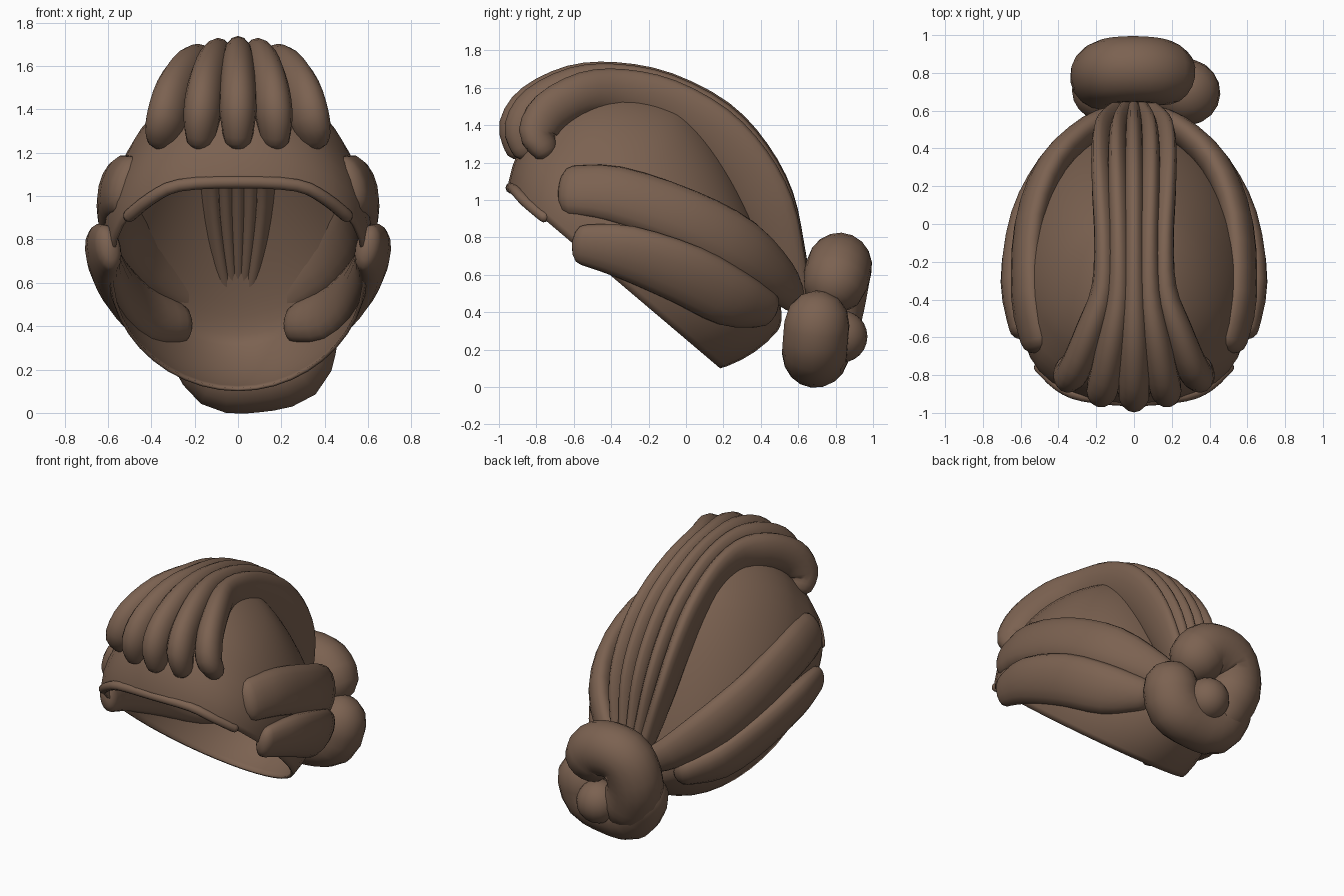
import bpy, bmesh, math
from mathutils import Vector, Matrix

if "Cube" in bpy.data.objects:
    bpy.data.objects.remove(bpy.data.objects["Cube"])

brown = bpy.data.materials.new("hair_brown")
brown.use_nodes = True
COLOUR = (0.2, 0.122, 0.082, 1)
brown.diffuse_color = COLOUR
brown.node_tree.nodes["Principled BSDF"].inputs["Base Color"].default_value = COLOUR

CENTRE = Vector((0, -0.16, 0.847))


def finish(bm, name):
    """Turn a bmesh into a smooth brown object."""
    bmesh.ops.recalc_face_normals(bm, faces=bm.faces)
    for f in bm.faces:
        f.smooth = True
    mesh = bpy.data.meshes.new(name)
    bm.to_mesh(mesh)
    bm.free()
    mesh.materials.append(brown)
    obj = bpy.data.objects.new(name, mesh)
    bpy.context.collection.objects.link(obj)
    return obj


def spline(points, steps=3):
    """Catmull-Rom samples through tuples of any length."""
    pts = [points[0]] + list(points) + [points[-1]]
    out = []
    for a, b, c, d in zip(pts, pts[1:], pts[2:], pts[3:]):
        for i in range(steps):
            t = i / steps
            out.append([0.5 * (2 * q + (r - p) * t + (2 * p - 5 * q + 4 * r - s) * t * t
                               + (3 * q - p - 3 * r + s) * t ** 3)
                        for p, q, r, s in zip(a, b, c, d)])
    return out + [list(points[-1])]


def lock(name, points, sides=16, centre=CENTRE):
    """Sweep an oval along (x, y, z, half width, half depth) with rounded ends."""
    rows = spline(points)
    pos = [Vector(r[:3]) for r in rows]
    rings = []
    for i, row in enumerate(rows):
        tan = (pos[min(i + 1, len(pos) - 1)] - pos[max(i - 1, 0)]).normalized()
        out = pos[i] - centre
        out = (out - tan * out.dot(tan)).normalized()
        side = tan.cross(out)
        w, d = row[3:]
        angles = [0]
        if i == 0:
            angles = [-80, -55, -28, 0]
        elif i == len(rows) - 1:
            angles = [0, 28, 55, 80]
        for a in angles:
            a = math.radians(a)
            mid = pos[i] + tan * min(w, d) * math.sin(a)
            k = math.cos(a)
            rings.append([mid + side * w * k * math.cos(q) + out * d * k * math.sin(q)
                          for q in (math.tau * j / sides for j in range(sides))])
    bm = bmesh.new()
    loops = [[bm.verts.new(p) for p in ring] for ring in rings]
    for a, b in zip(loops, loops[1:]):
        for j in range(sides):
            n = (j + 1) % sides
            bm.faces.new((a[j], a[n], b[n], b[j]))
    bm.faces.new(loops[0])
    bm.faces.new(loops[-1])
    return finish(bm, name)


# Hollow cap: tilted egg, cut open towards the face and neck,
# sloping lower to the back and broad along the brow
bm = bmesh.new()
bmesh.ops.create_uvsphere(bm, u_segments=40, v_segments=28, radius=1)
bmesh.ops.bisect_plane(bm, geom=bm.verts[:] + bm.edges[:] + bm.faces[:],
                       plane_co=(0, 0, -0.48), plane_no=(0, 0, -1), clear_outer=True)
for v in bm.verts:
    x, y, z = v.co
    y *= 0.85
    brow = 1 + min(y, 0) ** 2 * max(-z, 0)
    z *= 0.54 - 0.33 * max(y, -0.3) if z > 0 else 0.726
    v.co = (x * (0.6 - 0.2 * z) * (1 - 0.1 * y) * brow, y, z)
bm.transform(Matrix.Translation(CENTRE) @ Matrix.Rotation(math.radians(-40.3), 4, "X"))
cap = finish(bm, "hair_cap")
shell = cap.modifiers.new("thickness", "SOLIDIFY")
shell.thickness = 0.015
bpy.context.view_layer.objects.active = cap
cap.select_set(True)
bpy.ops.object.shade_smooth_by_angle(angle=math.radians(50))

# Rolled hairline along the brow
half_brow = [(0.5, -0.76, 0.91), (0.4, -0.855, 0.99), (0.27, -0.91, 1.05)]
brow_path = half_brow + [(0, -0.935, 1.065)] + [(-x, y, z) for x, y, z in reversed(half_brow)]
lock("brow_roll", [p + (0.03, 0.03) for p in brow_path], 10)

# Five crown locks: middle path (y, z), sideways spread, half width, half depth
crown = [(-0.89, 1.29, 0.345, 0.07, 0.09), (-0.9, 1.4, 0.335, 0.085, 0.11),
         (-0.82, 1.52, 0.3, 0.085, 0.12), (-0.62, 1.625, 0.23, 0.08, 0.12),
         (-0.4, 1.655, 0.165, 0.07, 0.13), (-0.13, 1.615, 0.155, 0.065, 0.15),
         (0.17, 1.47, 0.17, 0.065, 0.17), (0.38, 1.26, 0.18, 0.06, 0.17),
         (0.52, 1.0, 0.165, 0.055, 0.16), (0.58, 0.72, 0.11, 0.05, 0.12),
         (0.62, 0.5, 0.05, 0.045, 0.08)]
for k in (-2, -1, 0, 1, 2):
    path = []
    for i, (y, z, spread, w, depth) in enumerate(crown):
        front = max(0, 1 - i / 6)
        p = Vector((spread * k / 2, y + 0.03 * k * k * front, z - 0.009 * k * k * min(i, 1)))
        p -= (p - CENTRE).normalized() * (depth - w * 1.15)
        path.append((*p, w, depth))
    lock("crown_lock_%d" % (k + 3), path)

# Two swept-back locks on each side
upper = [(0.52, -0.61, 1.05, 0.14, 0.075), (0.565, -0.38, 1.03, 0.155, 0.08),
         (0.55, 0, 0.9, 0.16, 0.08), (0.44, 0.3, 0.74, 0.16, 0.08),
         (0.24, 0.5, 0.57, 0.12, 0.07), (0.08, 0.57, 0.48, 0.08, 0.06)]
lower = [(0.6, -0.55, 0.76, 0.11, 0.06), (0.62, -0.32, 0.72, 0.15, 0.08),
         (0.565, 0, 0.6, 0.17, 0.085), (0.44, 0.25, 0.47, 0.16, 0.085),
         (0.29, 0.41, 0.42, 0.11, 0.08)]
for sign, label in ((1, "left"), (-1, "right")):
    for part, path in (("upper", upper), ("lower", lower)):
        lock("%s_%s_side_lock" % (label, part), [(sign * p[0],) + p[1:] for p in path])

# Bun: two coils wrapped around a knob
BUN = Vector((0.05, 0.76, 0.4))
top_coil = [(0.15, 0.8, 0.57), (0.09, 0.815, 0.63), (-0.02, 0.82, 0.645),
            (-0.12, 0.81, 0.6), (-0.16, 0.78, 0.44), (-0.09, 0.74, 0.28)]
low_coil = [(0.28, 0.7, 0.34), (0.24, 0.69, 0.22), (0.08, 0.69, 0.18),
            (-0.07, 0.7, 0.19), (-0.15, 0.71, 0.32)]
for name, path in (("bun_top_coil", top_coil), ("bun_lower_coil", low_coil)):
    lock(name, [p + (0.175, 0.18) for p in path], 18, BUN)

bm = bmesh.new()
bmesh.ops.create_uvsphere(bm, u_segments=18, v_segments=12, radius=0.14,
                          matrix=Matrix.Translation((0.09, 0.83, 0.27)))
finish(bm, "bun_knob")
